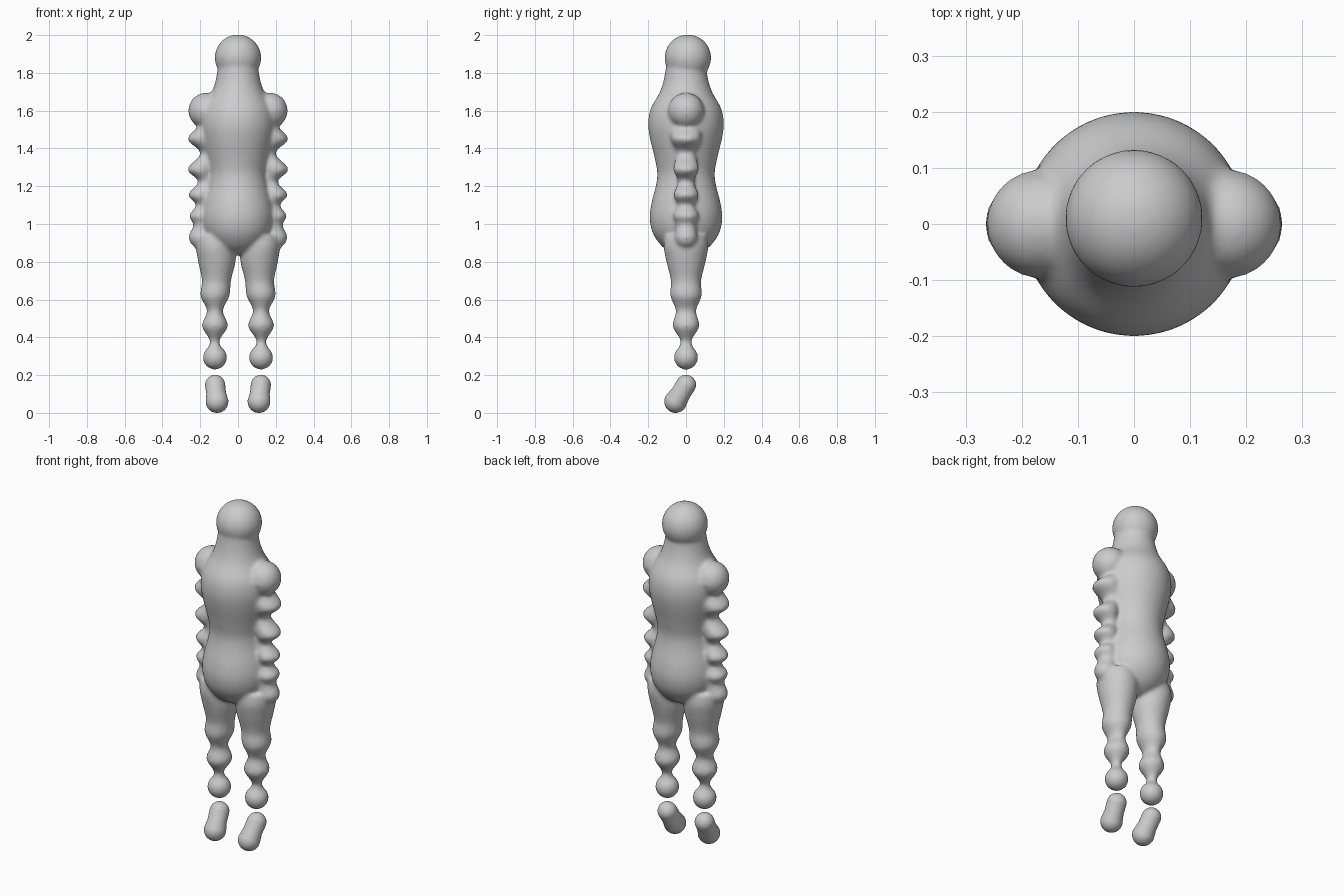
import bpy, bmesh, math
from mathutils import Vector, Matrix

if "Cube" in bpy.data.objects:
    bpy.data.objects.remove(bpy.data.objects["Cube"])

grey = bpy.data.materials.new("clay grey")
grey.diffuse_color = (0.6, 0.6, 0.6, 1)
grey.use_nodes = True
grey.node_tree.nodes["Principled BSDF"].inputs["Base Color"].default_value = grey.diffuse_color


def spline(stations, steps=6):
    """Smooth Catmull-Rom samples through the stations."""
    s = [Vector(p) for p in stations]
    out = []
    for i in range(len(s) - 1):
        a, b, c, d = s[max(i - 1, 0)], s[i], s[i + 1], s[min(i + 2, len(s) - 1)]
        for k in range(steps):
            t = k / steps
            out.append(0.5 * (2 * b + (c - a) * t + (2 * a - 5 * b + 4 * c - d) * t * t
                              + (3 * b - a - 3 * c + d) * t ** 3))
    return out + [s[-1]]


def tube(bm, stations, side=1, n=40):
    """Closed upright tube; each station is (z, x centre, x radius, y radius)."""
    rings = []
    for z, x, rx, ry in spline(stations):
        rings.append([bm.verts.new((side * (x + rx * math.cos(2 * math.pi * i / n)),
                                    ry * math.sin(2 * math.pi * i / n), z)) for i in range(n)])
    for a, b in zip(rings, rings[1:]):
        for i in range(n):
            j = (i + 1) % n
            bm.faces.new((a[i], a[j], b[j], b[i]))
    bm.faces.new(rings[0])
    bm.faces.new(rings[-1])


def ball(bm, centre, r):
    bmesh.ops.create_uvsphere(bm, u_segments=40, v_segments=24, radius=r,
                              matrix=Matrix.Translation(centre))


def finish(bm, name):
    bmesh.ops.recalc_face_normals(bm, faces=bm.faces[:])
    for f in bm.faces:
        f.smooth = True
    me = bpy.data.meshes.new(name)
    bm.to_mesh(me)
    bm.free()
    me.materials.append(grey)
    ob = bpy.data.objects.new(name, me)
    bpy.context.collection.objects.link(ob)
    return ob


bm = bmesh.new()

# head, neck and torso
ball(bm, (0, 0.01, 1.88), 0.123)
torso = [(1.88, 0.10), (1.78, 0.114), (1.70, 0.138), (1.61, 0.187), (1.53, 0.200),
         (1.45, 0.190), (1.35, 0.166), (1.27, 0.152), (1.20, 0.160), (1.11, 0.183),
         (1.03, 0.192), (0.95, 0.175), (0.88, 0.125), (0.84, 0.06)]
tube(bm, [(z, 0, r, r) for z, r in torso], n=64)

# beaded arms: bumps and notches from shoulder to hand
arm = [(1.60, 0.165, 0.095, 0.100), (1.53, 0.155, 0.050, 0.075), (1.45, 0.19, 0.077, 0.080),
       (1.375, 0.16, 0.038, 0.050), (1.29, 0.20, 0.068, 0.068), (1.225, 0.17, 0.040, 0.042),
       (1.155, 0.20, 0.064, 0.066), (1.10, 0.18, 0.042, 0.045), (1.045, 0.20, 0.059, 0.066),
       (0.995, 0.19, 0.047, 0.052), (0.93, 0.20, 0.062, 0.062)]
# beaded legs from hip to ankle
leg = [(0.94, 0.115, 0.10, 0.11), (0.88, 0.117, 0.106, 0.118), (0.80, 0.112, 0.099, 0.104),
       (0.70, 0.114, 0.077, 0.080), (0.62, 0.122, 0.077, 0.083), (0.54, 0.122, 0.042, 0.054),
       (0.46, 0.122, 0.069, 0.071), (0.378, 0.124, 0.025, 0.030), (0.31, 0.122, 0.060, 0.061)]
for side in (-1, 1):
    ball(bm, (side * 0.168, 0, 1.60), 0.095)
    tube(bm, arm, side)
    ball(bm, (side * 0.20, 0, 0.93), 0.060)
    tube(bm, leg, side)
    ball(bm, (side * 0.122, 0, 0.293), 0.064)

# fuse the parts into one soft skin
body = finish(bm, "body")
fuse = body.modifiers.new("fuse", 'REMESH')
fuse.mode = 'VOXEL'
fuse.voxel_size = 0.01
fuse.use_smooth_shade = True
soft = body.modifiers.new("soften", 'SMOOTH')
soft.factor = 0.5
soft.iterations = 9

# feet: slanted capsules with a slight waist, separate from the legs
for side, name in ((-1, "left_foot"), (1, "right_foot")):
    bm = bmesh.new()
    top, low = Vector((side * 0.121, 0.0, 0.148)), Vector((side * 0.111, -0.055, 0.060))
    axis = (low - top).normalized()
    length = (low - top).length
    rot = axis.to_track_quat('Z', 'Y')
    prof = [(-0.053 * math.cos(a), 0.053 * math.sin(a))
            for a in (i * math.pi / 16 for i in range(9))]
    prof += [(length * 0.5, 0.052)]
    prof += [(length + 0.060 * math.sin(a), 0.060 * math.cos(a))
             for a in (i * math.pi / 16 for i in range(9))]
    verts = [bm.verts.new(top + rot @ Vector((r, 0, h))) for h, r in prof]
    edges = [bm.edges.new(p) for p in zip(verts, verts[1:])]
    bmesh.ops.spin(bm, geom=verts + edges, cent=top, axis=axis, angle=2 * math.pi,
                   steps=32, use_merge=False)
    bmesh.ops.remove_doubles(bm, verts=bm.verts[:], dist=0.0005)
    finish(bm, name)
